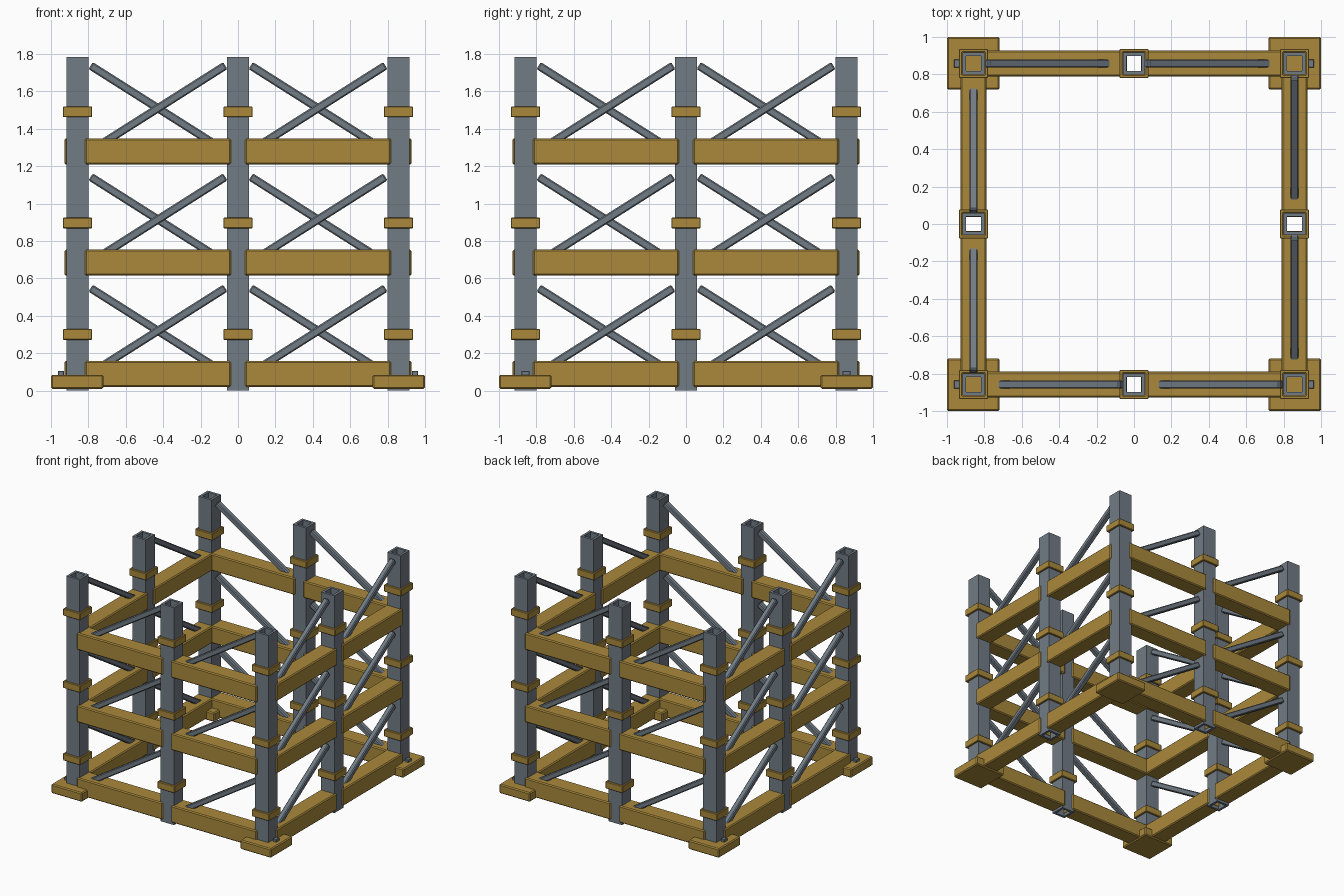
import bpy, bmesh, math
from mathutils import Matrix, Vector

if "Cube" in bpy.data.objects:
    bpy.data.objects.remove(bpy.data.objects["Cube"])


def flat(name, rgb):
    m = bpy.data.materials.new(name)
    m.diffuse_color = (*rgb, 1)
    m.use_nodes = True
    m.node_tree.nodes["Principled BSDF"].inputs["Base Color"].default_value = m.diffuse_color
    return m


WOOD = flat("ochre_wood", (0.40, 0.25, 0.045))
STEEL = flat("grey_steel", (0.165, 0.20, 0.235))
C = 0.858            # distance of the post lines from the centre
STEP = 0.595         # storey height


def finish(name, bm, mat, matrix, bevel):
    bmesh.ops.recalc_face_normals(bm, faces=bm.faces)
    mesh = bpy.data.meshes.new(name)
    bm.to_mesh(mesh)
    bm.free()
    mesh.materials.append(mat)
    ob = bpy.data.objects.new(name, mesh)
    bpy.context.collection.objects.link(ob)
    ob.matrix_world = matrix
    if bevel:
        mod = ob.modifiers.new("edge", 'BEVEL')
        mod.width = bevel
        mod.segments = 1


def box(name, turn, loc, size, mat, bevel=0.0, tilt=0.0):
    bm = bmesh.new()
    bmesh.ops.create_cube(bm, size=1)
    bmesh.ops.scale(bm, vec=Vector(size), verts=bm.verts)
    finish(name, bm, mat,
           turn @ Matrix.Translation(loc) @ Matrix.Rotation(tilt, 4, 'Y'), bevel)


def tube(name, turn, loc, outer, inner, z0, z1, mat, bevel=0.0):
    """Square tube with open ends; outer and inner are half widths."""
    bm = bmesh.new()
    corners = ((-1, -1), (1, -1), (1, 1), (-1, 1))
    rings = [[bm.verts.new((sx * r, sy * r, z)) for sx, sy in corners]
             for r, z in ((outer, z0), (outer, z1), (inner, z1), (inner, z0))]
    for a in range(4):
        p, q = rings[a], rings[(a + 1) % 4]
        for i in range(4):
            j = (i + 1) % 4
            bm.faces.new((p[i], p[j], q[j], q[i]))
    finish(name, bm, mat, turn @ Matrix.Translation((*loc, 0)), bevel)


# One side of the tower, repeated four times around the centre
for side in range(4):
    turn = Matrix.Rotation(side * math.pi / 2, 4, 'Z')

    # Corner post and middle post with collars
    tube("corner_post", turn, (-C, -C), 0.06, 0.04, 0.03, 1.785, STEEL)
    tube("middle_post", turn, (0, -C), 0.06, 0.04, 0.0, 1.785, STEEL)
    for level in range(3):
        z = 0.272 + level * STEP
        for x in (-C, 0):
            tube("collar", turn, (x, -C), 0.078, 0.06, z, z + 0.058, WOOD, 0.004)

    # Foot pad under the corner
    box("foot_pad", turn, (-0.8595, -0.8595, 0.0475), (0.281, 0.281, 0.075),
        WOOD, 0.008)

    # Beams and diagonal braces in both bays of each storey
    for level in range(3):
        z = level * STEP
        for x in (-0.428, 0.428):
            box("beam", turn, (x, -C, 0.089 + z), (0.78, 0.14, 0.139), WOOD, 0.008)
            box("brace", turn, (x, -C, 0.32 + z), (0.852, 0.044, 0.044),
                STEEL, 0.007, -math.atan2(0.228, 0.36))

# Bolts on the outer edge of each foot pad
for sx in (-1, 1):
    for sy in (-1, 1):
        box("foot_bolt", Matrix(), (sx * 0.947, sy * C, 0.092),
            (0.033, 0.044, 0.028), STEEL, 0.003)
